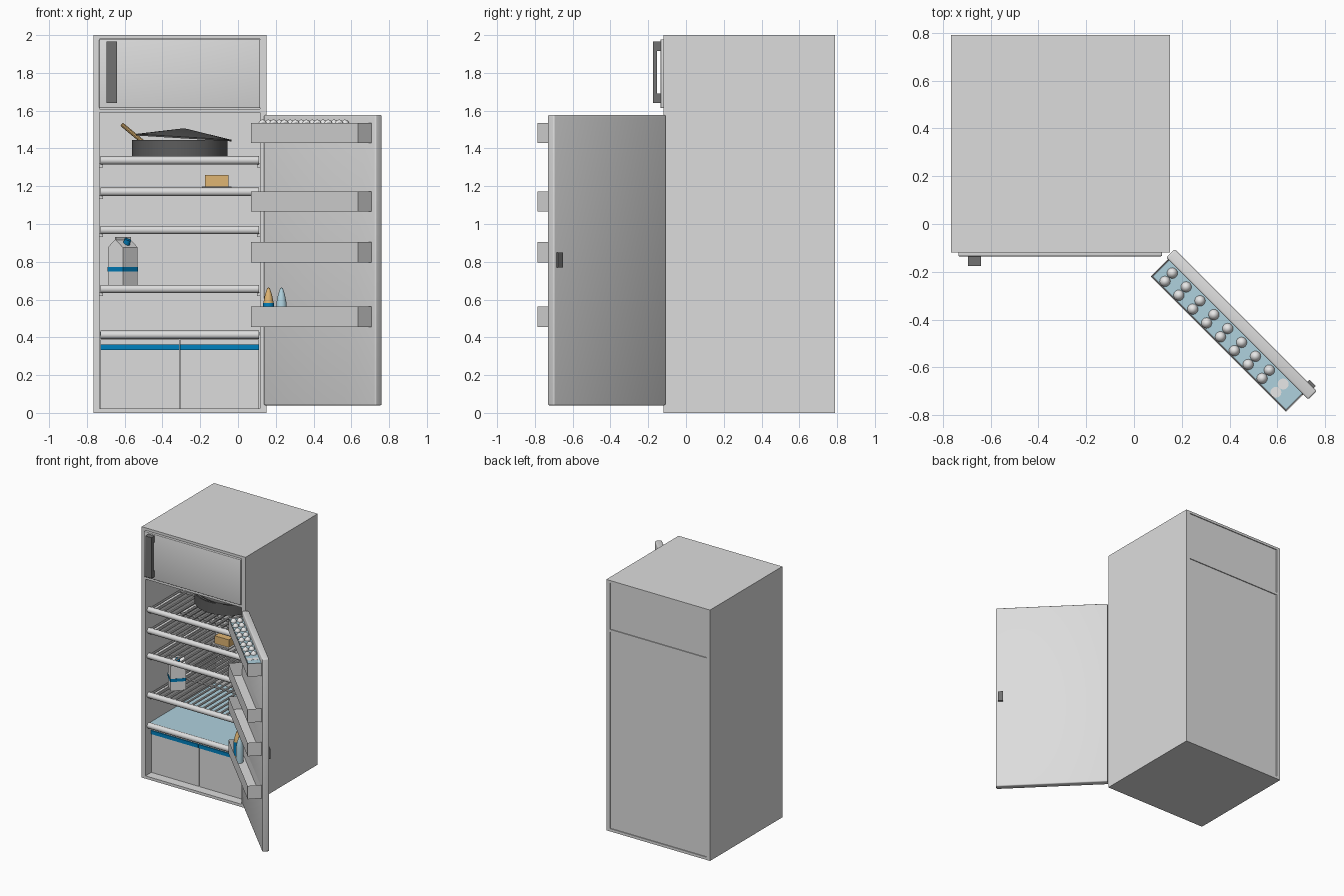
import bpy, bmesh, math
from mathutils import Matrix, Vector

if "Cube" in bpy.data.objects:
    bpy.data.objects.remove(bpy.data.objects["Cube"])


def mat(name, r, g, b):
    m = bpy.data.materials.new(name)
    m.diffuse_color = (r, g, b, 1)
    m.use_nodes = True
    m.node_tree.nodes["Principled BSDF"].inputs["Base Color"].default_value = m.diffuse_color
    return m


WHITE = mat("enamel white", 0.72, 0.72, 0.72)
CARTON = mat("carton white", 0.88, 0.88, 0.88)
HANDLE = mat("handle grey", 0.17, 0.17, 0.17)
IRON = mat("pan grey", 0.11, 0.11, 0.11)
BLUE = mat("blue", 0.0, 0.22, 0.52)
GLASS = mat("pale blue", 0.43, 0.64, 0.73)
TAN = mat("tan", 0.74, 0.46, 0.17)

I = Matrix.Identity(4)
# frame of the open door: local x runs along the door, -y is its inner side
DOOR = Matrix.Translation((0.17, -0.105, 0)) @ Matrix.Rotation(math.radians(-45), 4, 'Z')


def finish(name, bm, material, frame=I):
    bmesh.ops.recalc_face_normals(bm, faces=bm.faces[:])
    me = bpy.data.meshes.new(name)
    bm.to_mesh(me)
    bm.free()
    me.transform(frame)
    me.polygons.foreach_set("use_smooth", [True] * len(me.polygons))
    me.set_sharp_from_angle(angle=math.radians(35))
    me.materials.append(material)
    ob = bpy.data.objects.new(name, me)
    bpy.context.collection.objects.link(ob)
    return ob


def add_box(bm, x, y, z):
    c = Vector(((x[0] + x[1]) / 2, (y[0] + y[1]) / 2, (z[0] + z[1]) / 2))
    s = Matrix.Diagonal((x[1] - x[0], y[1] - y[0], z[1] - z[0], 1))
    return bmesh.ops.create_cube(bm, size=1, matrix=Matrix.Translation(c) @ s)


def box(name, x, y, z, material, frame=I, bevel=0):
    bm = bmesh.new()
    add_box(bm, x, y, z)
    if bevel:
        bmesh.ops.bevel(bm, geom=bm.edges[:], offset=bevel, segments=3, profile=0.5, affect='EDGES')
    return finish(name, bm, material, frame)


def tray(name, x, y, z, material, frame=I, wall=0.006):
    """open-topped box"""
    bm = bmesh.new()
    add_box(bm, x, y, z)
    bm.faces.ensure_lookup_table()
    top = max(bm.faces, key=lambda f: f.calc_center_median().z)
    bmesh.ops.inset_region(bm, faces=[top], thickness=wall)
    for v in top.verts:
        v.co.z = z[0] + wall
    return finish(name, bm, material, frame)


def add_rod(bm, a, b, r, seg=8, r2=None):
    a, b = Vector(a), Vector(b)
    m = Matrix.Translation((a + b) / 2) @ (b - a).to_track_quat('Z', 'Y').to_matrix().to_4x4()
    bmesh.ops.create_cone(bm, cap_ends=True, segments=seg, radius1=r,
                          radius2=r if r2 is None else r2, depth=(b - a).length, matrix=m)


def rod(name, a, b, r, material, frame=I, seg=16, r2=None):
    bm = bmesh.new()
    add_rod(bm, a, b, r, seg, r2)
    return finish(name, bm, material, frame)


def lathe(name, profile, material, frame=I, seg=24):
    bm = bmesh.new()
    vs = [bm.verts.new((r, 0, z)) for r, z in profile]
    es = [bm.edges.new(p) for p in zip(vs, vs[1:])]
    bmesh.ops.spin(bm, geom=vs + es, cent=(0, 0, 0), axis=(0, 0, 1), angle=2 * math.pi, steps=seg)
    bmesh.ops.remove_doubles(bm, verts=bm.verts[:], dist=1e-5)
    return finish(name, bm, material, frame)


# cabinet shell, open at the front, with slightly inset back
bm = bmesh.new()
Y = (-0.12, 0.79)
add_box(bm, (-0.765, -0.732), Y, (0, 2))
add_box(bm, (0.117, 0.15), Y, (0, 2))
for z in ((0, 0.022), (1.59, 1.61), (1.98, 2)):
    add_box(bm, (-0.732, 0.117), Y, z)
finish("cabinet", bm, WHITE)
box("back_panel", (-0.732, 0.117), (0.76, 0.783), (0.022, 1.59), WHITE)
box("freezer_back_panel", (-0.732, 0.117), (0.76, 0.783), (1.61, 1.98), WHITE)

# freezer door and its handle
box("freezer_door", (-0.735, 0.117), (-0.135, -0.105), (1.614, 1.977), WHITE, bevel=0.004)
bm = bmesh.new()
add_box(bm, (-0.695, -0.64), (-0.175, -0.153), (1.64, 1.966))
for z in ((1.64, 1.69), (1.915, 1.966)):
    add_box(bm, (-0.695, -0.64), (-0.155, -0.133), z)
finish("freezer_handle", bm, HANDLE)

# wire shelves with rails on the side walls
for n, z in enumerate((1.337, 1.17, 0.968, 0.656)):
    bm = bmesh.new()
    add_rod(bm, (-0.728, -0.085, z), (0.112, -0.085, z), 0.022, 16)
    for y in (0.3, 0.73):
        add_rod(bm, (-0.728, y, z), (0.112, y, z), 0.009)
    for i in range(17):
        x = -0.708 + i * 0.05
        add_rod(bm, (x, -0.085, z + 0.012), (x, 0.75, z + 0.012), 0.008)
    finish(f"wire_shelf_{n}", bm, WHITE)
    for side, x in (("left", (-0.733, -0.715)), ("right", (0.1, 0.118))):
        box(f"shelf_rail_{side}_{n}", x, (-0.07, 0.75), (z - 0.037, z - 0.018), WHITE)

# glass shelf over the drawers
rod("glass_shelf_bar", (-0.728, -0.085, 0.413), (0.112, -0.085, 0.413), 0.022, WHITE)
box("glass_shelf", (-0.73, 0.115), (-0.075, 0.755), (0.41, 0.428), GLASS)

# two drawers with blue bands
for side, x0 in (("left", -0.728), ("right", -0.306)):
    x = (x0, x0 + 0.418)
    tray(f"drawer_{side}", x, (-0.05, 0.7), (0.024, 0.388), WHITE, wall=0.012)
    box(f"drawer_band_{side}", x, (-0.058, -0.049), (0.333, 0.362), BLUE)

# pan with tilted lid and wooden spoon
P = Matrix.Translation((-0.308, 0.33, 1.358))
lathe("pan", [(0, 0), (0.253, 0), (0.253, 0.088), (0.243, 0.088), (0.243, 0.01), (0, 0.01)], IRON, P, 32)
L = Matrix.Translation((-0.288, 0.33, 1.457)) @ Matrix.Rotation(math.radians(3.5), 4, 'Y')
lathe("pan_lid", [(0, 0.05), (0.255, 0.004), (0.255, -0.004), (0, 0.038)], IRON, L, 32)
rod("wooden_spoon", (-0.615, 0.3, 1.527), (-0.45, 0.33, 1.39), 0.011, TAN, seg=10)

# cheese on a plate
box("cheese", (-0.175, -0.05), (-0.045, 0.12), (1.199, 1.26), TAN)
box("cheese_plate", (-0.19, -0.035), (-0.06, 0.135), (1.19, 1.199), WHITE)

# milk carton: gabled profile pulled along its width
M = Matrix.Translation((-0.61, 0.1, 0.676)) @ Matrix.Rotation(math.radians(45), 4, 'Z')
h = 0.056
bm = bmesh.new()
prof = [(-h, 0), (h, 0), (h, 0.2), (0.004, 0.24), (0.004, 0.256), (-0.004, 0.256), (-0.004, 0.24), (-h, 0.2)]
face = bm.faces.new([bm.verts.new((-h, y, z)) for y, z in prof])
ext = bmesh.ops.extrude_face_region(bm, geom=[face])
bmesh.ops.translate(bm, vec=(2 * h, 0, 0), verts=[g for g in ext["geom"] if isinstance(g, bmesh.types.BMVert)])
finish("milk_carton", bm, CARTON, M)
s = h + 0.0015
box("milk_stripe", (-s, s), (-s, s), (0.072, 0.096), BLUE, M)
rod("milk_cap", (0, -0.026, 0.215), (0, -0.038, 0.242), 0.018, BLUE, M)

# open door and its outside grip
box("fridge_door", (0, 0.84), (-0.05, 0), (0.04, 1.577), WHITE, DOOR, bevel=0.008)
box("door_grip", (0.785, 0.822), (-0.002, 0.013), (0.77, 0.85), HANDLE, DOOR)

# door bins
for n, z in enumerate(((1.43, 1.535), (1.065, 1.172), (0.797, 0.905), (0.455, 0.562))):
    tray(f"door_bin_{n}", (0.01, 0.81), (-0.152, -0.049), z, WHITE, DOOR)

# egg tray with two rows of eggs and one empty cup in each row
box("egg_tray", (0.016, 0.804), (-0.146, -0.05), (1.505, 1.528), GLASS, DOOR)
bm = bmesh.new()
for i in range(9):
    for u, v in ((0.064, -0.078), (0.067, -0.124)):
        p = Vector((u + i * 0.082, v, 1.524))
        if i < 8:
            bmesh.ops.create_uvsphere(bm, u_segments=16, v_segments=10, radius=0.023,
                                      matrix=Matrix.Translation(p) @ Matrix.Diagonal((1, 1, 1.25, 1)))
        else:
            add_rod(bm, p, p + Vector((0, 0, 0.0055)), 0.023, 16)
finish("eggs", bm, CARTON, DOOR)

# bottles in the lowest bin
shape = [(0, 0), (0.026, 0), (0.027, 0.12), (0.018, 0.165), (0.007, 0.198), (0, 0.202)]
for name, u, m in (("sauce_bottle", 0.088, TAN), ("water_bottle", 0.185, GLASS)):
    lathe(name, shape, m, DOOR @ Matrix.Translation((u, -0.1, 0.462)))
rod("sauce_label", (0.088, -0.1, 0.475), (0.088, -0.1, 0.582), 0.0285, BLUE, DOOR, seg=24)
